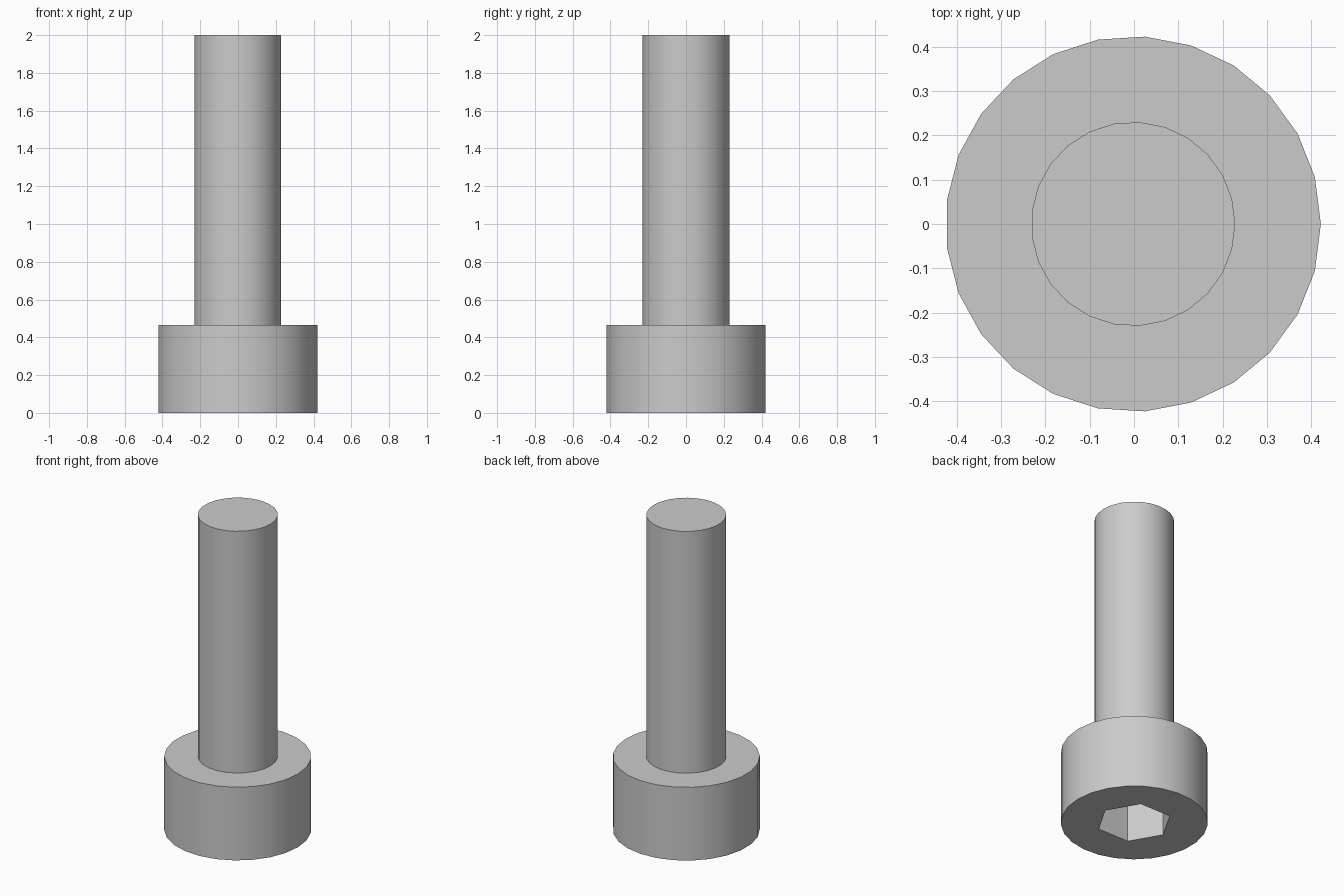
import bpy
import bmesh
from math import cos, sin, tau, radians

cube = bpy.data.objects.get("Cube")
if cube:
    bpy.data.objects.remove(cube, do_unlink=True)

SIDES = 25
CENTRE_X = -0.002
HEAD_R, HEAD_TOP = 0.423, 0.465
SHAFT_R, SHAFT_TOP = 0.23, 2.0
SOCKET_R, SOCKET_DEPTH = 0.217, 0.3

steel = bpy.data.materials.new("grey_steel")
steel.use_nodes = True
colour = (0.6, 0.6, 0.6, 1)
steel.diffuse_color = colour
steel.node_tree.nodes["Principled BSDF"].inputs["Base Color"].default_value = colour

bm = bmesh.new()


def ring(sides, radius, z):
    return [bm.verts.new((CENTRE_X + radius * cos(tau * i / sides),
                          radius * sin(tau * i / sides), z))
            for i in range(sides)]


def skin(a, b):
    for i in range(len(a)):
        j = (i + 1) % len(a)
        bm.faces.new((a[i], a[j], b[j], b[i]))


def loop_edges(loop):
    return [bm.edges.get((loop[i - 1], loop[i])) for i in range(len(loop))]


# Head, shoulder and shaft
outer = [ring(SIDES, r, z) for r, z in ((HEAD_R, 0), (HEAD_R, HEAD_TOP),
                                        (SHAFT_R, HEAD_TOP), (SHAFT_R, SHAFT_TOP))]
for low, high in zip(outer, outer[1:]):
    skin(low, high)
bm.faces.new(outer[-1])

# Hexagonal socket in the underside
rim = ring(6, SOCKET_R, 0)
floor = ring(6, SOCKET_R, SOCKET_DEPTH)
skin(rim, floor)
bm.faces.new(floor)

# Flat face between the head's edge and the socket
bmesh.ops.triangle_fill(bm, edges=loop_edges(outer[0]) + loop_edges(rim),
                        use_beauty=True, normal=(0, 0, -1))
bmesh.ops.recalc_face_normals(bm, faces=bm.faces[:])

mesh = bpy.data.meshes.new("socket_head_bolt")
bm.to_mesh(mesh)
bm.free()
mesh.materials.append(steel)
bolt = bpy.data.objects.new("socket_head_bolt", mesh)
bpy.context.collection.objects.link(bolt)

# Smooth round sides, crisp rims
bpy.ops.object.select_all(action="DESELECT")
bolt.select_set(True)
bpy.context.view_layer.objects.active = bolt
bpy.ops.object.shade_smooth_by_angle(angle=radians(30))
